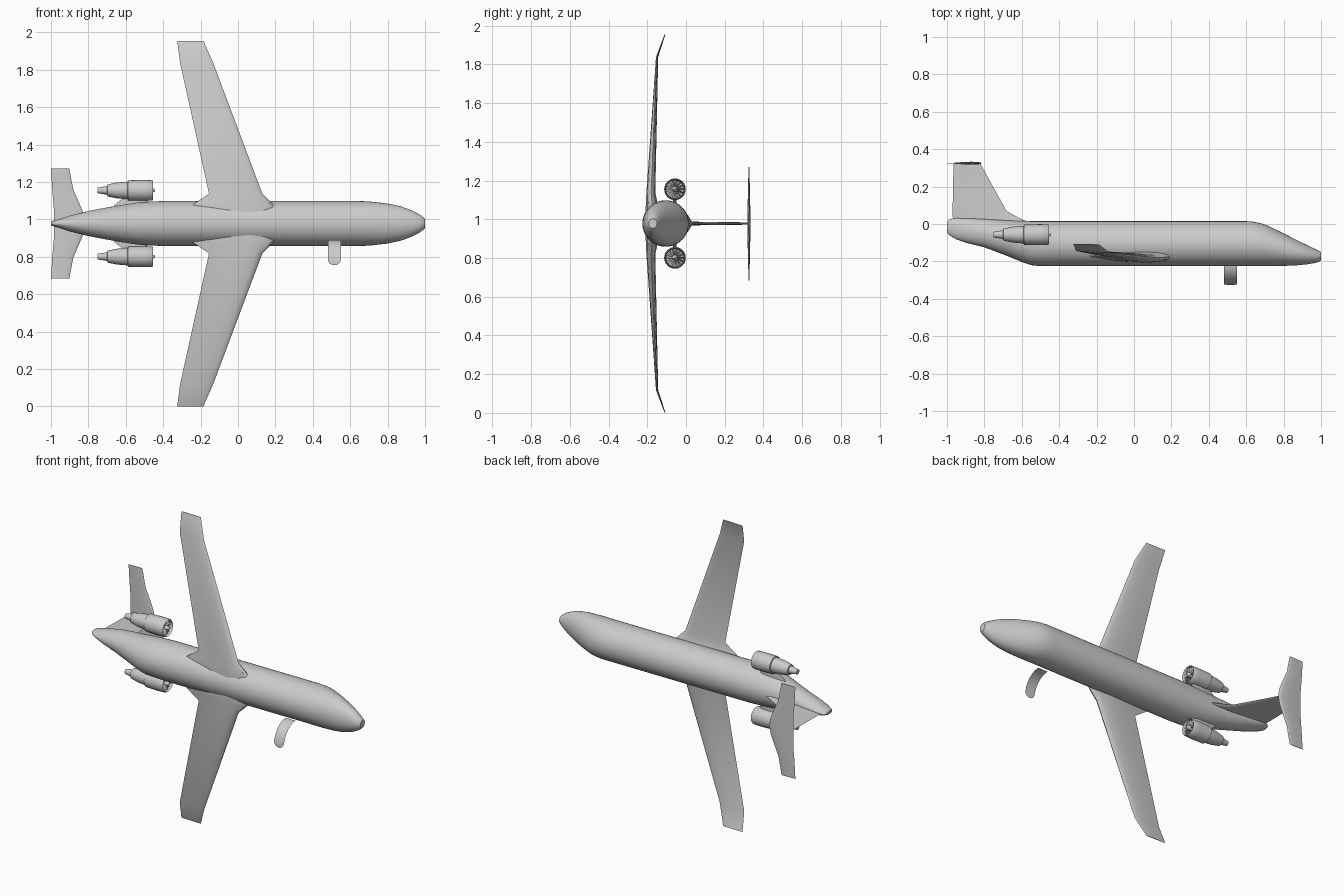
import bpy, bmesh, math
from mathutils import Vector, Matrix

cube = bpy.data.objects.get("Cube")
if cube:
    bpy.data.objects.remove(cube, do_unlink=True)

MID = 0.978  # plane of symmetry (wings spread along z, nose towards +x, top towards +y)

grey = bpy.data.materials.new("light_grey")
grey.use_nodes = True
grey.diffuse_color = (0.6, 0.6, 0.6, 1)
grey.node_tree.nodes["Principled BSDF"].inputs["Base Color"].default_value = (0.6, 0.6, 0.6, 1)


def finish(name, bm, angle=35, closed=True):
    if closed:
        bmesh.ops.recalc_face_normals(bm, faces=bm.faces)
    me = bpy.data.meshes.new(name)
    bm.to_mesh(me)
    bm.free()
    me.materials.append(grey)
    ob = bpy.data.objects.new(name, me)
    bpy.context.collection.objects.link(ob)
    bpy.ops.object.select_all(action='DESELECT')
    ob.select_set(True)
    bpy.context.view_layer.objects.active = ob
    bpy.ops.object.shade_smooth_by_angle(angle=math.radians(angle))
    return ob


def loft(bm, rings, caps=True):
    """Bridge equal-length closed rings of points."""
    rows = [[bm.verts.new(p) for p in r] for r in rings]
    n = len(rows[0])
    for a, b in zip(rows, rows[1:]):
        for i in range(n):
            j = (i + 1) % n
            bm.faces.new((a[i], a[j], b[j], b[i]))
    if caps:
        bm.faces.new(rows[0])
        bm.faces.new(rows[-1])


def ellipse(x, yc, zc, ry, rz, n=32):
    return [(x, yc + ry * math.cos(2 * math.pi * i / n), zc + rz * math.sin(2 * math.pi * i / n))
            for i in range(n)]


def foil(xle, xte, up, down):
    """Aerofoil outline as (x, thickness offset) pairs."""
    shape = [(0, 0), (.03, .45), (.12, .8), (.3, 1), (.55, .8), (.8, .38)]
    c = xte - xle
    top = [(xle + c * t, up * h) for t, h in shape]
    low = [(xle + c * t, -down * h) for t, h in reversed(shape[1:])]
    return top + [(xte, 0)] + low


# Fuselage: station x, top y, bottom y, half width
stations = [
    (-1.0, .012, -.045, .010), (-.985, .027, -.062, .015), (-.95, .031, -.082, .026),
    (-.9, .031, -.1, .042), (-.8, .027, -.125, .067), (-.7, .021, -.162, .086),
    (-.6, .016, -.203, .103), (-.55, .015, -.22, .111), (-.5, .015, -.225, .116),
    (-.4, .015, -.225, .12), (.6, .015, -.225, .12), (.64, .012, -.225, .12),
    (.68, .004, -.225, .119), (.72, -.011, -.225, .116), (.8, -.05, -.224, .107),
    (.87, -.086, -.221, .092), (.93, -.115, -.215, .07), (.97, -.134, -.208, .049),
    (.99, -.144, -.202, .034), (1.0, -.15, -.193, .025)]
bm = bmesh.new()
loft(bm, [ellipse(x, (t + b) / 2, MID, (t - b) / 2, w, 40) for x, t, b, w in stations])
finish("fuselage", bm)

# Wings: span, leading x, trailing x, leading y, trailing y, upper and lower thickness
wing = [(.02, .2, -.26, -.172, -.172, .035, .037), (.085, .2, -.26, -.172, -.172, .034, .036),
        (.105, .185, -.235, -.176, -.174, .028, .032),
        (.16, .13, -.155, -.18, -.175, .02, .026),
        (.86, -.133, -.31, -.152, -.144, .005, .005),
        (.977, -.185, -.325, -.110, -.106, .002, .002)]


def wing_ring(s, d, xl, xt, yl, yt, up, down):
    return [(x, yl + (yt - yl) * (x - xl) / (xt - xl) + h, MID + s * d)
            for x, h in foil(xl, xt, up, down)]


for side, s in (("right", 1), ("left", -1)):
    bm = bmesh.new()
    loft(bm, [wing_ring(s, *w) for w in wing])
    finish(side + "_wing", bm)

# Tail fin: height y, leading x, trailing x, half thickness
fin = [(-.03, -.52, -.965, .012), (.015, -.575, -.968, .012), (.035, -.62, -.969, .011),
       (.07, -.682, -.97, .009), (.32, -.82, -.965, .006)]
bm = bmesh.new()
loft(bm, [[(x, y, MID + h) for x, h in foil(xl, xt, t, t)] for y, xl, xt, t in fin])
finish("tail_fin", bm)

# Tailplane: span, leading x, trailing x, half thickness
tail = [(0, -.815, -.985, .008), (.05, -.825, -.985, .008), (.085, -.838, -.985, .007),
        (.18, -.88, -.993, .005), (.293, -.902, -1.0, .002)]
tail = [(-d, *r) for d, *r in reversed(tail[1:])] + tail
bm = bmesh.new()
loft(bm, [[(x, .325 + h, MID + d) for x, h in foil(xl, xt, t, t)] for d, xl, xt, t in tail])
finish("tailplane", bm)

# Engines: lathed shell from the inlet back wall, around the lip, to the exhaust
shell = [(-.49, .046), (-.46, .048), (-.454, .051), (-.459, .054), (-.5, .056), (-.588, .054),
         (-.59, .047), (-.65, .042), (-.698, .032), (-.70, .023), (-.75, .015)]
spinner = [(-.49, .016), (-.465, .014), (-.45, .009), (-.443, .003)]
EY = -.057
for side, s in (("right", 1), ("left", -1)):
    ez = MID + s * .177
    bm = bmesh.new()
    loft(bm, [ellipse(x, EY, ez, r, r, 24) for x, r in shell])
    finish(side + "_engine", bm)
    bm = bmesh.new()
    loft(bm, [ellipse(x, EY, ez, r, r, 16) for x, r in spinner])
    finish(side + "_spinner", bm)

    # Fan blades, each a twisted plate
    bm = bmesh.new()
    for k in range(14):
        turn = Matrix.Rotation(2 * math.pi * k / 14, 3, 'X')
        pts = [(-.482, .012, -.003), (-.464, .012, .003), (-.464, .047, .005), (-.482, .047, -.005)]
        bm.faces.new([bm.verts.new(Vector((0, EY, ez)) + turn @ Vector(p)) for p in pts])
    finish(side + "_fan", bm, closed=False)

    # Pylon: span, leading x, trailing x
    bm = bmesh.new()
    pylon = [(.06, -.46, -.68), (.1, -.485, -.66), (.14, -.49, -.61), (.16, -.49, -.61)]
    loft(bm, [[(x, EY + h, MID + s * d) for x, h in foil(xl, xt, .009, .009)]
              for d, xl, xt in pylon])
    finish(side + "_pylon", bm)

# Open entry door: thin curved panel with a rounded end
bm = bmesh.new()
rows = []
N = 20
for i in range(N + 1):
    a = math.radians(90) * (1 - (1 - i / N) ** 1.6)   # finer steps at the rounded end
    y, z = -.205 - .12 * math.sin(a), .755 + .135 * math.cos(a)
    e = max(0, .79 - z) / .035
    w = max(.003, .035 * math.sqrt(max(0, 1 - e * e)))
    rows.append([bm.verts.new((.515 + u * w, y, z)) for u in (-1, 1)])
for a, b in zip(rows, rows[1:]):
    bm.faces.new((a[0], a[1], b[1], b[0]))
finish("entry_door", bm, closed=False)
